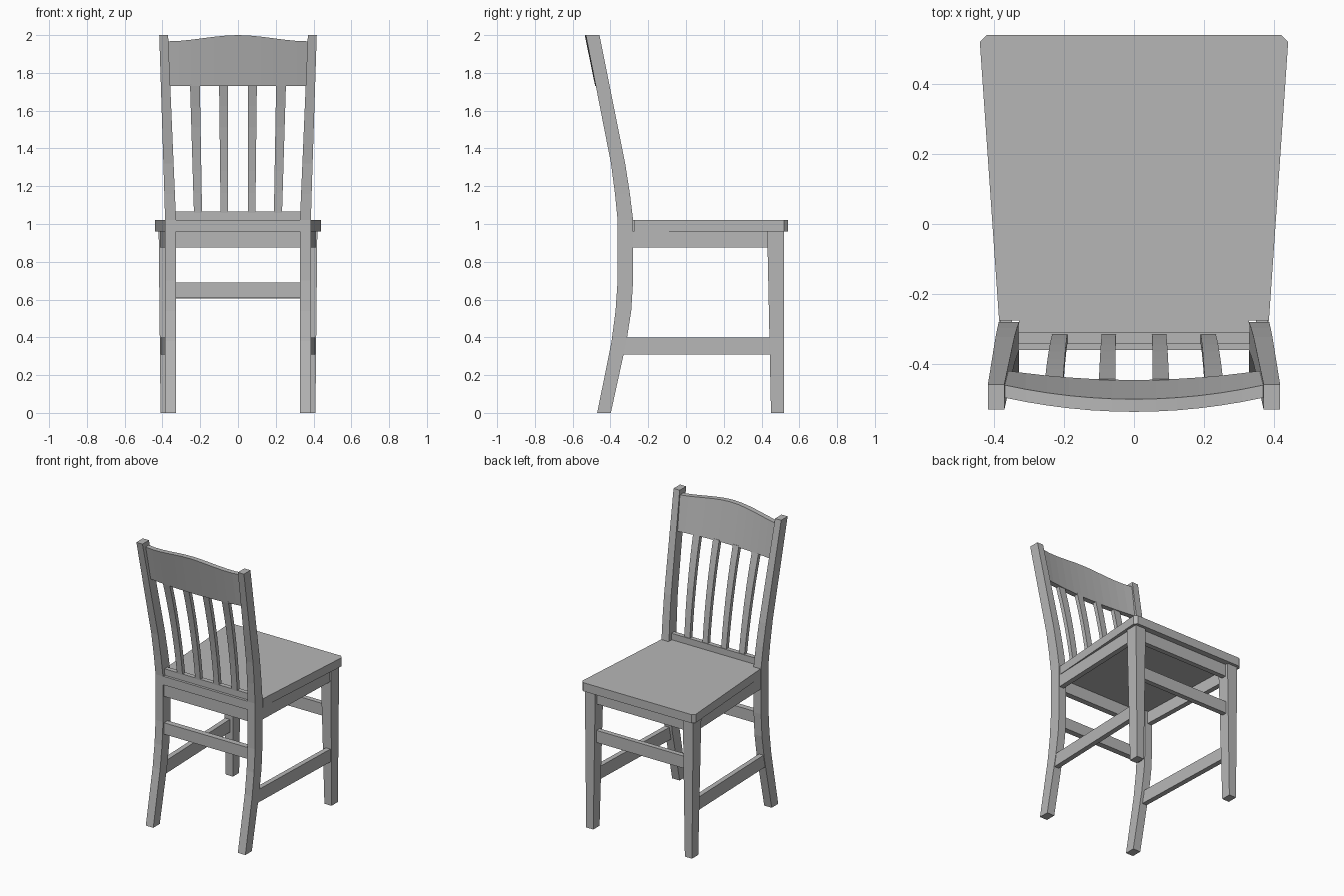
import bpy
import bmesh

cube = bpy.data.objects.get("Cube")
if cube:
    bpy.data.objects.remove(cube, do_unlink=True)

grey = bpy.data.materials.new("plain_grey")
grey.use_nodes = True
GREY = (0.47, 0.47, 0.47, 1)
grey.diffuse_color = GREY
grey.node_tree.nodes["Principled BSDF"].inputs["Base Color"].default_value = GREY


def loft(name, rings, mirror=False):
    """Skin a list of matching point rings and cap both ends."""
    bm = bmesh.new()
    loops = [[bm.verts.new(p) for p in ring] for ring in rings]
    n = len(loops[0])
    for a, b in zip(loops, loops[1:]):
        for i in range(n):
            j = (i + 1) % n
            bm.faces.new((a[i], a[j], b[j], b[i]))
    bm.faces.new(loops[0])
    bm.faces.new(loops[-1])
    bmesh.ops.recalc_face_normals(bm, faces=bm.faces)
    mesh = bpy.data.meshes.new(name)
    bm.to_mesh(mesh)
    bm.free()
    mesh.materials.append(grey)
    obj = bpy.data.objects.new(name, mesh)
    bpy.context.collection.objects.link(obj)
    if mirror:
        mod = obj.modifiers.new("mirror", "MIRROR")
        mod.use_axis = (True, False, False)
    return obj


def level(x0, x1, y0, y1, z):
    """Rectangle in a horizontal plane."""
    return [(x0, y0, z), (x1, y0, z), (x1, y1, z), (x0, y1, z)]


def upright(x, y0, y1, z0, z1):
    """Rectangle across the width of a sideways rail."""
    return [(x, y0, z0), (x, y1, z0), (x, y1, z1), (x, y0, z1)]


def cross_rail(name, half, y0, y1, z0, z1):
    loft(name, [upright(s * half, y0, y1, z0, z1) for s in (-1, 1)])


def side_rail(name, back, front, z0, z1, thick):
    """Rail splaying outward from back leg to front leg; ends are (outer x, y)."""
    loft(name, [[(x - thick, y, z0), (x, y, z0), (x, y, z1), (x - thick, y, z1)]
                for x, y in (back, front)], mirror=True)


# Seat: tapered board with clipped front corners and a tongue between the posts
half_outline = [(0.328, -0.36), (0.328, -0.275), (0.385, -0.275),
                (0.44, 0.52), (0.42, 0.54)]
outline = half_outline + [(-x, y) for x, y in reversed(half_outline)]
loft("seat", [[(x, y, z) for x, y in outline] for z in (0.96, 1.02)])

# Back legs continuing up as raked posts: z, back y, front y, inner x, outer x
post = [(0, -0.47, -0.398, 0.328, 0.386),
        (0.38, -0.394, -0.315, 0.328, 0.386),
        (0.54, -0.373, -0.29, 0.328, 0.386),
        (0.70, -0.362, -0.28, 0.328, 0.386),
        (1.02, -0.362, -0.28, 0.328, 0.386),
        (1.16, -0.376, -0.297, 0.334, 0.39),
        (1.32, -0.397, -0.322, 0.341, 0.395),
        (2.0, -0.53, -0.458, 0.37, 0.417)]
loft("back_legs", [level(x0, x1, y0, y1, z) for z, y0, y1, x0, x1 in post], mirror=True)

# Tapered front legs
loft("front_legs", [level(0.355, 0.41, 0.45, 0.52, 0),
                    level(0.34, 0.42, 0.43, 0.52, 0.96)], mirror=True)

# Aprons and stretchers
cross_rail("back_apron", 0.335, -0.35, -0.31, 0.875, 0.96)
cross_rail("front_apron", 0.345, 0.465, 0.5, 0.875, 0.96)
cross_rail("back_stretcher", 0.335, -0.35, -0.31, 0.61, 0.69)
cross_rail("front_stretcher", 0.35, 0.465, 0.5, 0.605, 0.69)
side_rail("side_aprons", (0.382, -0.3), (0.41, 0.45), 0.875, 0.96, 0.035)
side_rail("side_stretchers", (0.382, -0.335), (0.408, 0.47), 0.31, 0.4, 0.035)

# Low rail that holds the slats
cross_rail("lower_back_rail", 0.34, -0.342, -0.31, 1.015, 1.065)


# Curved slats, fanning out slightly toward the top
def slat(name, low, high):
    rings = []
    for i in range(7):
        t = i / 6
        x0, x1 = (a + (b - a) * t for a, b in zip(low, high))
        y = -0.313 - 0.13 * (0.55 * t + 0.45 * t * t)
        rings.append(level(x0, x1, y - 0.028, y, 1.05 + 0.69 * t))
    loft(name, rings, mirror=True)


slat("inner_slats", (0.052, 0.092), (0.053, 0.1))
slat("outer_slats", (0.19, 0.233), (0.202, 0.254))

# Bowed, leaning crest rail with an arched top
crest = []
STEPS = 12
for i in range(STEPS + 1):
    u = 2 * i / STEPS - 1
    a = abs(u)
    low, high = -0.445 + 0.028 * a * a, -0.5 + 0.041 * a * a
    top = 2.0 - 0.033 * a * a * (3 - 2 * a)
    crest.append([(0.372 * u, low, 1.73), (0.372 * u, high, top),
                  (0.372 * u, high - 0.036, top), (0.372 * u, low - 0.036, 1.73)])
loft("crest_rail", crest)
